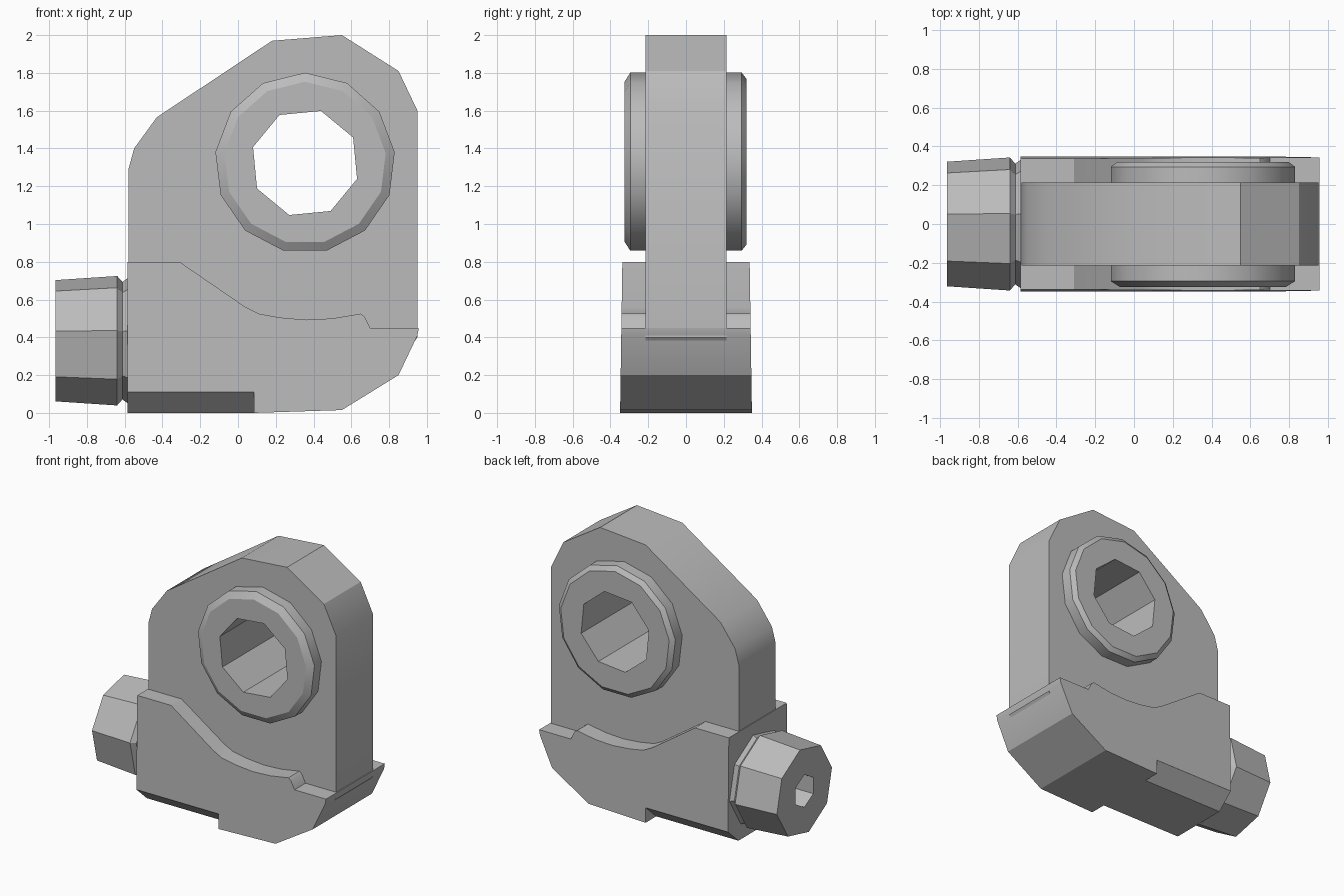
import bpy, bmesh, math
from mathutils import Vector

old = bpy.data.objects.get("Cube")
if old:
    bpy.data.objects.remove(old, do_unlink=True)

steel = bpy.data.materials.new("plain grey")
steel.use_nodes = True
GREY = (0.5, 0.5, 0.5, 1)
steel.diffuse_color = GREY
steel.node_tree.nodes["Principled BSDF"].inputs["Base Color"].default_value = GREY


def loft(name, rings):
    """Skin a list of equal-length rings and cap both ends."""
    bm = bmesh.new()
    loops = [[bm.verts.new(p) for p in ring] for ring in rings]
    n = len(loops[0])
    for a, b in zip(loops, loops[1:]):
        for i in range(n):
            j = (i + 1) % n
            bm.faces.new((a[i], a[j], b[j], b[i]))
    bm.faces.new(loops[0])
    bm.faces.new(loops[-1])
    bmesh.ops.recalc_face_normals(bm, faces=bm.faces)
    mesh = bpy.data.meshes.new(name)
    bm.to_mesh(mesh)
    bm.free()
    mesh.materials.append(steel)
    obj = bpy.data.objects.new(name, mesh)
    bpy.context.collection.objects.link(obj)
    return obj


def slab(name, profile, half_width):
    """Extrude an x-z profile to both sides; half_width depends on height."""
    return loft(name, [[(x, s * half_width(z), z) for x, z in profile] for s in (-1, 1)])


def turned(name, centre, axis, sides, phase, steps):
    """Faceted turned part: steps are (position along axis, radius)."""
    c = Vector(centre)
    rings = []
    for pos, r in steps:
        ring = []
        for i in range(sides):
            a = math.radians(phase) + math.tau * i / sides
            u, v = r * math.cos(a), r * math.sin(a)
            ring.append(c + Vector((pos, u, v) if axis == "X" else (u, pos, v)))
        rings.append(ring)
    return loft(name, rings)


def cut(obj, cutter):
    mod = obj.modifiers.new("hole", "BOOLEAN")
    mod.operation = "DIFFERENCE"
    mod.solver = "EXACT"
    mod.object = cutter
    bpy.context.view_layer.objects.active = obj
    bpy.ops.object.modifier_apply(modifier=mod.name)


# Upright plate with rounded shoulder
plate = slab("upright_plate", [
    (-0.58, 0.1), (-0.58, 1.29), (-0.55, 1.4), (-0.43, 1.565), (0.18, 1.97),
    (0.55, 2), (0.85, 1.81), (0.95, 1.6), (0.95, 0.4), (0.8, 0.2)], lambda z: 0.214)

# Wide foot with scooped upper edge
foot = slab("foot", [
    (-0.585, 0.11), (-0.585, 0.8), (-0.31, 0.8), (0.04, 0.56), (0.11, 0.525),
    (0.22, 0.505), (0.36, 0.493), (0.5, 0.5), (0.65, 0.525), (0.67, 0.51),
    (0.7, 0.45), (0.957, 0.45), (0.95, 0.41), (0.85, 0.2), (0.55, 0.015),
    (0.085, 0), (0.085, 0.11)], lambda z: 0.349 - 0.015 * z)

# Chamfered underside of the foot
heel = loft("foot_chamfer", [
    [(x, -0.347, 0.11), (x, 0.347, 0.11), (x, 0.225, 0), (x, -0.225, 0)]
    for x in (-0.585, 0.085)])

# Bushing ring through the plate
bore = (0.355, 0, 1.323)
bushing = turned("bushing", bore, "Y", 13, 90, [
    (-0.325, 0.43), (-0.295, 0.478), (0.295, 0.478), (0.32, 0.445)])

# Side bolt with flared neck
bolt_axis = (0, 0, 0.382)
bolt = turned("side_bolt", bolt_axis, "X", 8, 36, [
    (-0.965, 0.325), (-0.64, 0.347), (-0.612, 0.315), (-0.57, 0.345)])

# Bore and hex socket
drill = turned("bore_cutter", bore, "Y", 8, 28, [(-0.5, 0.288), (0.5, 0.288)])
hexkey = turned("socket_cutter", bolt_axis, "X", 6, 30, [(-1.1, 0.12), (-0.78, 0.12)])
cut(plate, drill)
cut(bushing, drill)
cut(bolt, hexkey)
for helper in (drill, hexkey):
    bpy.data.objects.remove(helper, do_unlink=True)

# Soften only the shallow facets
bpy.ops.object.select_all(action="DESELECT")
for part in (plate, foot, bushing):
    part.select_set(True)
bpy.context.view_layer.objects.active = plate
bpy.ops.object.shade_smooth_by_angle(angle=math.radians(29))
